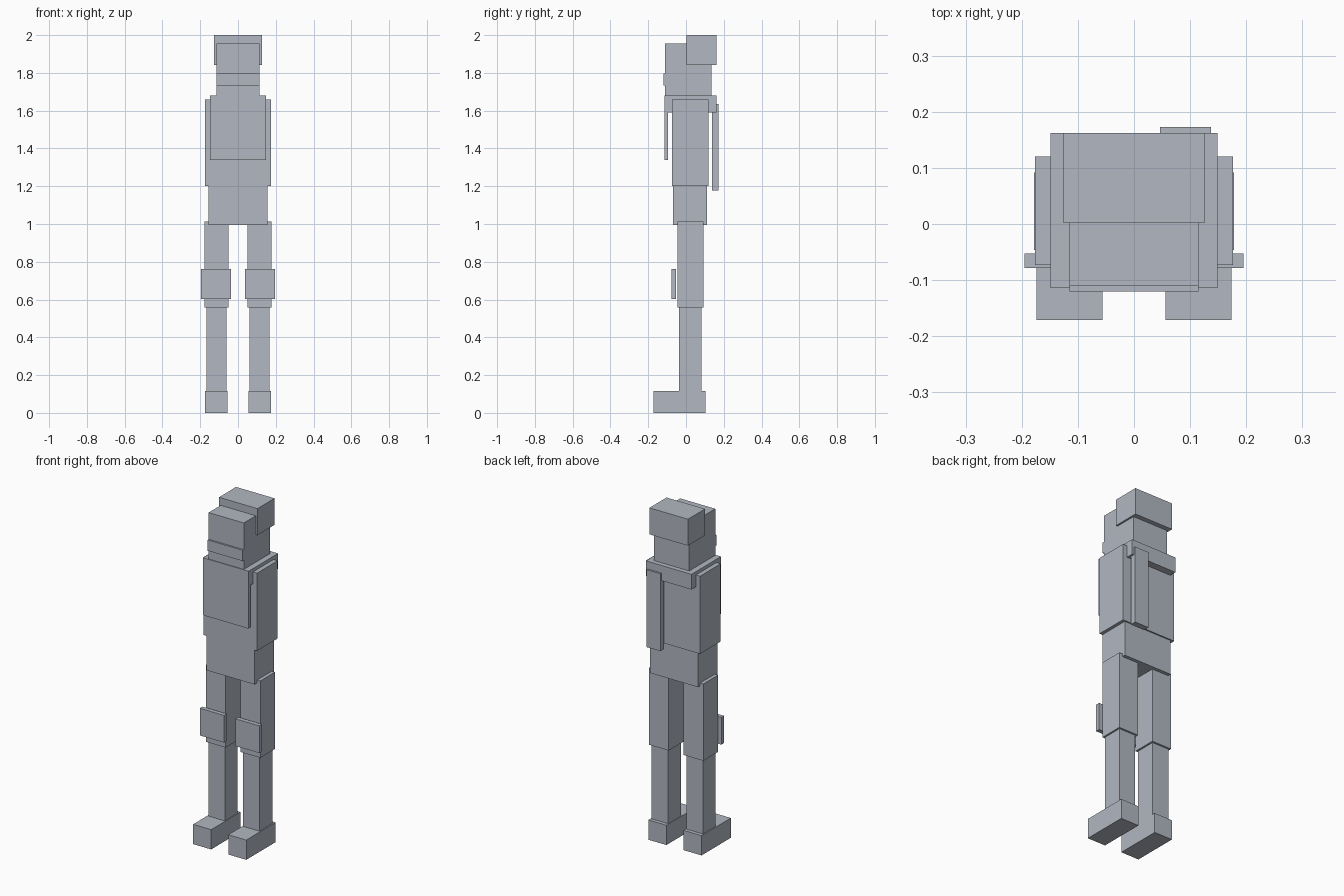
import bpy
import bmesh

cube = bpy.data.objects.get("Cube")
if cube:
    bpy.data.objects.remove(cube, do_unlink=True)

# Single flat colour
grey = bpy.data.materials.new("blue_grey")
grey.use_nodes = True
colour = (0.445, 0.479, 0.539, 1.0)
grey.diffuse_color = colour
grey.node_tree.nodes["Principled BSDF"].inputs["Base Color"].default_value = colour


def box(name, xs, ys, zs):
    """Box spanning the given (low, high) range on each axis."""
    bm = bmesh.new()
    bmesh.ops.create_cube(bm, size=1.0)
    for v in bm.verts:
        v.co = [span[int(c > 0)] for span, c in zip((xs, ys, zs), v.co)]
    mesh = bpy.data.meshes.new(name)
    bm.to_mesh(mesh)
    bm.free()
    mesh.materials.append(grey)
    obj = bpy.data.objects.new(name, mesh)
    bpy.context.collection.objects.link(obj)
    return obj


def centred(name, half_width, ys, zs):
    return box(name, (-half_width, half_width), ys, zs)


def pair(name, xs, ys, zs):
    """Matching left and right boxes."""
    box("left_" + name, xs, ys, zs)
    box("right_" + name, (-xs[1], -xs[0]), ys, zs)


# Head
centred("head", 0.115, (-0.11, 0.134), (1.66, 1.955))
centred("helmet_back", 0.126, (0.002, 0.162), (1.843, 2.0))
centred("mouth_guard", 0.115, (-0.12, -0.09), (1.733, 1.797))

# Torso
centred("shoulder_slab", 0.149, (-0.114, 0.162), (1.59, 1.68))
centred("chest_plate", 0.149, (-0.114, -0.095), (1.34, 1.6))
centred("upper_torso", 0.176, (-0.073, 0.12), (1.2, 1.66))
centred("lower_torso", 0.157, (-0.07, 0.112), (0.995, 1.21))
box("back_plate", (0.046, 0.137), (0.138, 0.173), (1.177, 1.635))

# Legs
pair("thigh", (0.049, 0.178), (-0.046, 0.092), (0.557, 1.012))
pair("knee_pad", (0.037, 0.195), (-0.078, -0.053), (0.602, 0.763))
pair("shin", (0.06, 0.168), (-0.038, 0.081), (0.1, 0.56))
pair("foot", (0.056, 0.174), (-0.171, 0.103), (0.0, 0.117))
